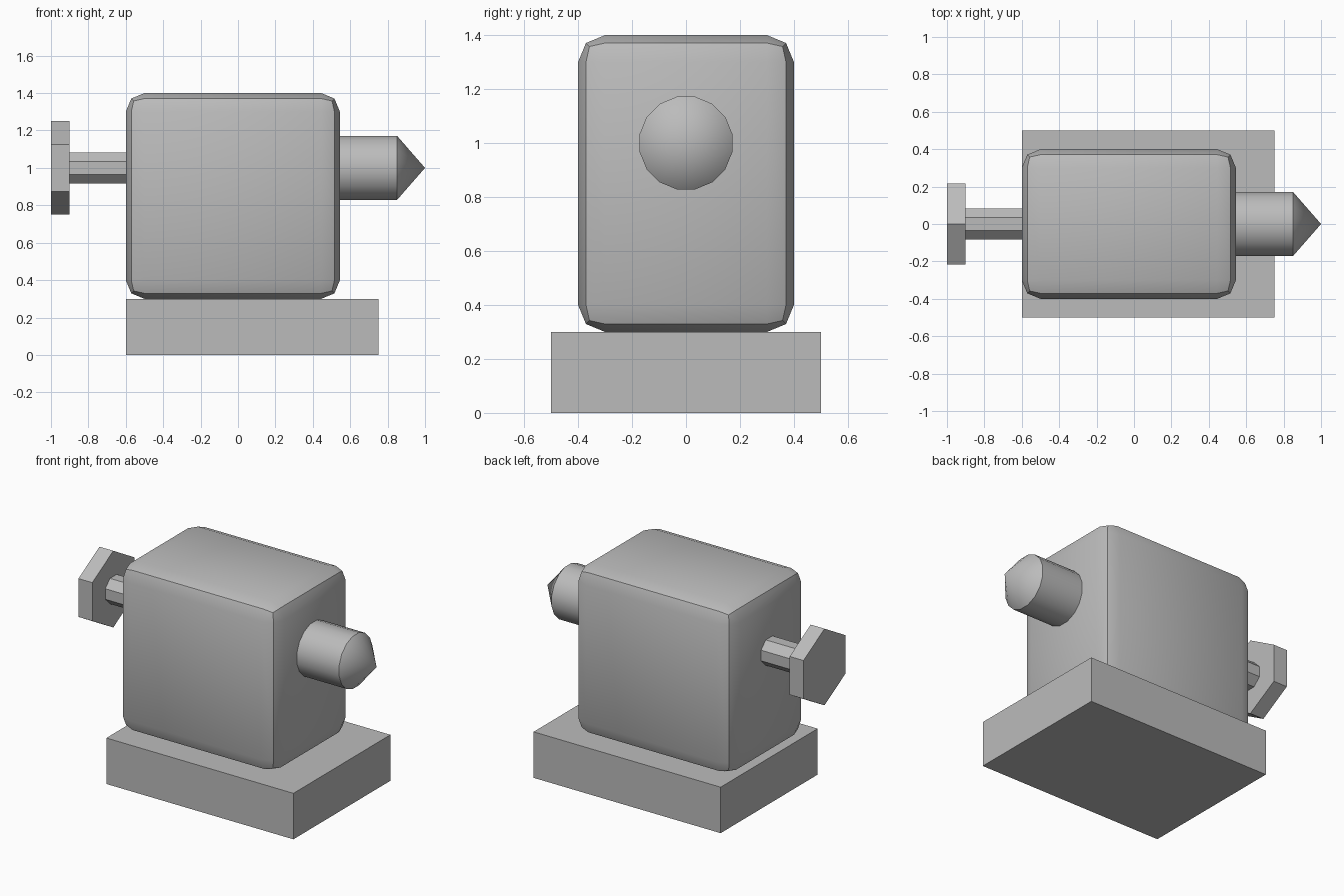
import bpy
import bmesh
from math import pi, radians
from mathutils import Matrix, Vector

cube = bpy.data.objects.get("Cube")
if cube:
    bpy.data.objects.remove(cube, do_unlink=True)

# One plain grey for every part
GREY = (0.5, 0.5, 0.5, 1)
grey = bpy.data.materials.new("plain grey")
grey.use_nodes = True
grey.diffuse_color = GREY
grey.node_tree.nodes["Principled BSDF"].inputs["Base Color"].default_value = GREY


def finish(name, bm):
    """Turn a bmesh into a shaded object with sharp edges kept."""
    bmesh.ops.recalc_face_normals(bm, faces=bm.faces)
    mesh = bpy.data.meshes.new(name)
    bm.to_mesh(mesh)
    bm.free()
    mesh.materials.append(grey)
    obj = bpy.data.objects.new(name, mesh)
    bpy.context.collection.objects.link(obj)
    bpy.ops.object.select_all(action="DESELECT")
    obj.select_set(True)
    bpy.context.view_layer.objects.active = obj
    bpy.ops.object.shade_smooth_by_angle(angle=radians(30))


def box(name, low, high, bevel=0):
    low, high = Vector(low), Vector(high)
    bm = bmesh.new()
    place = Matrix.Translation((low + high) / 2) @ Matrix.Diagonal((*(high - low), 1))
    bmesh.ops.create_cube(bm, size=1, matrix=place)
    if bevel:
        bmesh.ops.bevel(bm, geom=bm.edges[:], offset=bevel, segments=2,
                        profile=0.5, affect="EDGES")
    finish(name, bm)


def rod(name, sides, x0, x1, radius, turn=0, tip=None):
    """Prism along x at axle height, with an optional pointed tip."""
    bm = bmesh.new()
    place = (Matrix.Translation(((x0 + x1) / 2, 0, 1))
             @ Matrix.Rotation(pi / 2, 4, "Y") @ Matrix.Rotation(turn, 4, "Z"))
    bmesh.ops.create_cone(bm, cap_ends=True, segments=sides, radius1=radius,
                          radius2=radius, depth=x1 - x0, matrix=place)
    if tip is not None:
        cap = max(bm.faces, key=lambda f: f.calc_center_median().x)
        point = bmesh.ops.poke(bm, faces=[cap])["verts"][0]
        point.co = (tip, 0, 1)
    finish(name, bm)


# Base and rounded body
box("base_plate", (-0.6, -0.5, 0), (0.75, 0.5, 0.3))
box("body", (-0.6, -0.4, 0.3), (0.545, 0.4, 1.4), bevel=0.1)

# Pointed spindle on the left side
rod("spindle", 16, 0.5, 0.85, 0.175, turn=pi / 16, tip=1.0)

# Adjusting screw on the right side
rod("screw_shaft", 8, -0.9, -0.55, 0.09, turn=pi / 8)
rod("screw_knob", 6, -1.0, -0.9, 0.25, turn=pi / 2)
